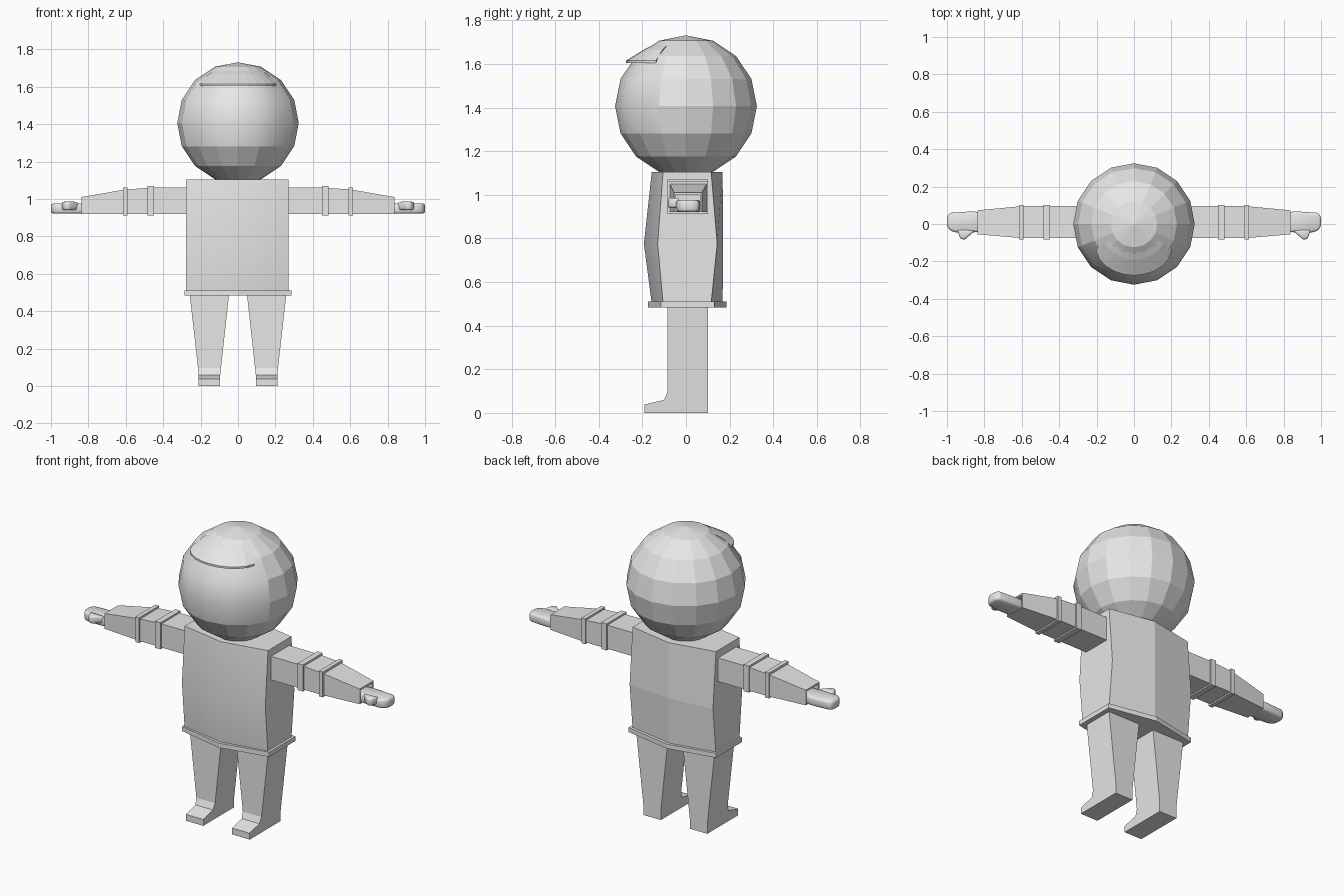
import bpy, bmesh, math

if "Cube" in bpy.data.objects:
    bpy.data.objects.remove(bpy.data.objects["Cube"])

grey = bpy.data.materials.new("plain grey")
grey.diffuse_color = (0.8, 0.8, 0.8, 1)
grey.use_nodes = True
grey.node_tree.nodes["Principled BSDF"].inputs["Base Color"].default_value = grey.diffuse_color


def make(name, bm, smooth_rule=None):
    """Turn a bmesh into an object; smooth only the faces the rule picks."""
    bmesh.ops.recalc_face_normals(bm, faces=bm.faces)
    for f in bm.faces:
        f.smooth = bool(smooth_rule and smooth_rule(f))
    me = bpy.data.meshes.new(name)
    bm.to_mesh(me)
    bm.free()
    me.materials.append(grey)
    ob = bpy.data.objects.new(name, me)
    bpy.context.collection.objects.link(ob)
    return ob


def loft(name, rings, smooth_rule=None):
    """Skin a list of equal-length point rings and cap both ends."""
    bm = bmesh.new()
    vs = [[bm.verts.new(p) for p in r] for r in rings]
    n = len(vs[0])
    for a, b in zip(vs, vs[1:]):
        for i in range(n):
            bm.faces.new((a[i], a[(i + 1) % n], b[(i + 1) % n], b[i]))
    bm.faces.new(vs[0])
    bm.faces.new(vs[-1])
    return make(name, bm, smooth_rule)


def hexagon(z, x0, x1, front, front_side, back_side, back):
    m = (x0 + x1) / 2
    return [(x0, front_side, z), (m, front, z), (x1, front_side, z),
            (x1, back_side, z), (m, back, z), (x0, back_side, z)]


def rect(x, y0, y1, z0, z1):
    return [(x, y0, z0), (x, y1, z0), (x, y1, z1), (x, y0, z1)]


def mirrored(ob):
    mod = ob.modifiers.new("mirror", 'MIRROR')
    mod.use_mirror_merge = False
    return ob


def rounded(ob, width):
    bev = ob.modifiers.new("round", 'BEVEL')
    bev.width = width
    bev.segments = 2
    return ob


# Head: faceted sphere with a smooth face area on the front
HZ, R = 1.406, 0.325
bm = bmesh.new()
bmesh.ops.create_uvsphere(bm, u_segments=16, v_segments=8, radius=R)
bmesh.ops.translate(bm, verts=bm.verts, vec=(0, 0, HZ))
def face_area(f):
    c = f.calc_center_median()
    return c.y < -0.13 and HZ - 0.125 < c.z < HZ + 0.23
make("head", bm, face_area)

# Brim: thin curved lip over the face
N, SPAN = 10, math.radians(56)
rings = []
for i in range(N + 1):
    t = 2 * i / N - 1
    a = t * SPAN
    out = 0.247 + 0.028 * (1 - t ** 4)
    rings.append([(r * math.sin(a), -r * math.cos(a), z) for r, z in
                  ((0.124, 1.700), (0.19, 1.667), (out, 1.615),
                   (out, 1.604), (0.20, 1.604))])
loft("brim", rings)

# Torso: six-sided body, bulging at the waist, smooth on the front
loft("torso", [hexagon(0.50, -0.277, 0.27, -0.157, -0.105, 0.115, 0.168),
               hexagon(0.775, -0.277, 0.27, -0.193, -0.13, 0.143, 0.17),
               hexagon(1.105, -0.277, 0.27, -0.157, -0.105, 0.115, 0.168)],
     lambda f: f.normal.y < -0.7)

# Hem band under the torso
loft("hem", [hexagon(z, -0.287, 0.285, -0.175, -0.115, 0.13, 0.185)
             for z in (0.483, 0.51)])

# Legs with feet: side profile stretched between tapering inner and outer faces
profile = [(0.1, 0), (-0.19, 0), (-0.19, 0.038), (-0.1, 0.06),
           (-0.085, 0.095), (-0.085, 0.49), (0.1, 0.49), (0.1, 0.06)]
def leg_x(z, bottom, top):
    return bottom + (top - bottom) * max(0, z - 0.06) / 0.43
mirrored(loft("leg", [[(leg_x(z, b, t), y, z) for y, z in profile]
                      for b, t in ((0.095, 0.048), (0.21, 0.258))]))

# Sleeves: square tubes that taper to a hollow wrist
mirrored(loft("sleeve", [rect(0.25, -0.075, 0.095, 0.92, 1.06),
                         rect(0.465, -0.075, 0.095, 0.92, 1.06),
                         rect(0.605, -0.075, 0.095, 0.92, 1.05),
                         rect(0.838, -0.055, 0.073, 0.92, 1.01),
                         rect(0.838, -0.048, 0.066, 0.926, 1.0),
                         rect(0.76, -0.05, 0.068, 0.926, 1.0)]))

# Raised bands around each sleeve
for name, x0, x1, top in (("upper_band", 0.45, 0.485, 1.07),
                          ("lower_band", 0.59, 0.615, 1.062)):
    mirrored(loft(name, [rect(x, -0.084, 0.102, 0.912, top) for x in (x0, x1)]))

# Mitten hands with a thumb
palm = [(0.77, -0.04), (0.87, -0.045), (0.95, -0.045), (0.985, -0.035),
        (1, -0.01), (1, 0.04), (0.985, 0.06), (0.87, 0.067), (0.77, 0.06)]
thumb = [(0.85, -0.035), (0.905, -0.085), (0.93, -0.078), (0.945, -0.03)]
for name, pts, z0, z1, w in (("hand", palm, 0.922, 0.976, 0.016),
                             ("thumb", thumb, 0.94, 0.985, 0.01)):
    ob = loft(name, [[(x, y, z) for x, y in pts] for z in (z0, z1)],
              lambda f: True)
    rounded(mirrored(ob), w)
